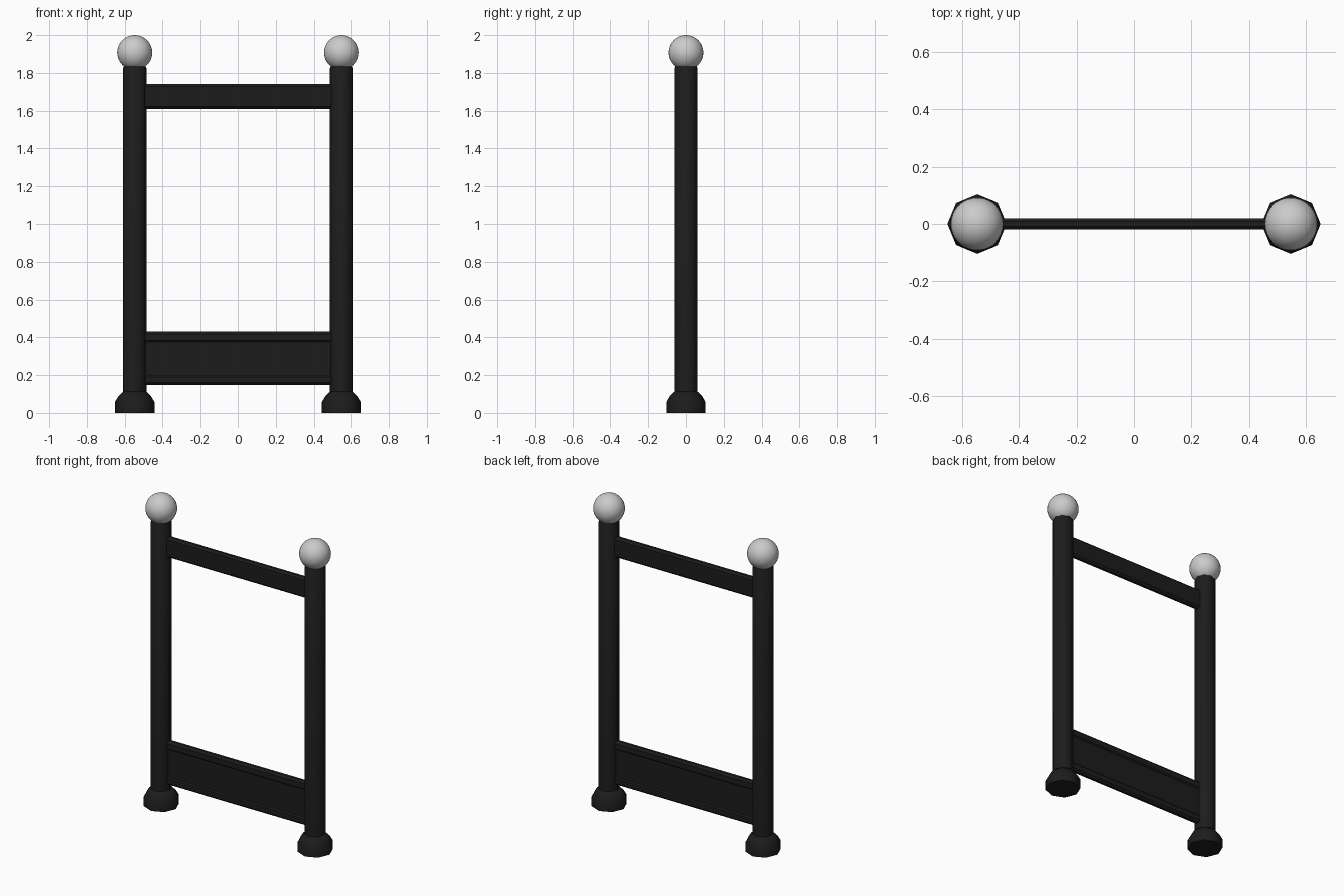
import bpy, bmesh
from math import cos, sin, pi

if "Cube" in bpy.data.objects:
    bpy.data.objects.remove(bpy.data.objects["Cube"])

black = bpy.data.materials.new("black_metal")
black.diffuse_color = (0.012, 0.012, 0.012, 1)
black.use_nodes = True
black.node_tree.nodes["Principled BSDF"].inputs["Base Color"].default_value = black.diffuse_color
POST_X = 0.547


def finish(name, bm, loc, mat=None, angle=None):
    bmesh.ops.recalc_face_normals(bm, faces=bm.faces)
    me = bpy.data.meshes.new(name)
    bm.to_mesh(me)
    bm.free()
    ob = bpy.data.objects.new(name, me)
    bpy.context.collection.objects.link(ob)
    ob.location = loc
    if mat:
        me.materials.append(mat)
    if angle:
        bpy.ops.object.select_all(action='DESELECT')
        ob.select_set(True)
        bpy.context.view_layer.objects.active = ob
        bpy.ops.object.shade_smooth_by_angle(angle=angle)
    return ob


def lathe(name, profile, sides, x):
    # stack of rings (radius, height), capped at both ends
    bm = bmesh.new()
    rings = [[bm.verts.new((r * cos(2 * pi * i / sides), r * sin(2 * pi * i / sides), z))
              for i in range(sides)] for r, z in profile]
    for a, b in zip(rings, rings[1:]):
        for i in range(sides):
            j = (i + 1) % sides
            bm.faces.new((a[i], a[j], b[j], b[i]))
    bm.faces.new(rings[0])
    bm.faces.new(rings[-1])
    return finish(name, bm, (x, 0, 0), black, pi / 3)


def rail(name, z0, z1, depth, chamfer):
    # bar between the posts with chamfered long edges
    h, d, c = (z1 - z0) / 2, depth / 2, chamfer
    section = [(-d, -h + c), (-d + c, -h), (d - c, -h), (d, -h + c),
               (d, h - c), (d - c, h), (-d + c, h), (-d, h - c)]
    bm = bmesh.new()
    ends = [[bm.verts.new((x, y, z)) for y, z in section] for x in (-0.52, 0.52)]
    for i in range(8):
        j = (i + 1) % 8
        bm.faces.new((ends[0][i], ends[0][j], ends[1][j], ends[1][i]))
    for e in ends:
        bm.faces.new(e)
    return finish(name, bm, (0, 0, (z0 + z1) / 2), black)


for side, x in (("left", -POST_X), ("right", POST_X)):
    # upright post
    lathe(side + "_post", [(0.062, 0.03), (0.062, 1.825), (0.054, 1.84)], 8, x)
    # flared foot
    lathe(side + "_foot", [(0.104, 0), (0.104, 0.058), (0.085, 0.09), (0.062, 0.112)], 8, x)
    # ball finial
    bm = bmesh.new()
    bmesh.ops.create_uvsphere(bm, u_segments=32, v_segments=16, radius=0.0925)
    finish(side + "_ball", bm, (x, 0, 1.9075), None, pi / 3)

# cross rails and the thinner lower panel
rail("top_rail", 1.61, 1.74, 0.04, 0.012)
rail("lower_panel_upper_rail", 0.372, 0.43, 0.04, 0.012)
rail("lower_panel_lower_rail", 0.148, 0.203, 0.04, 0.012)
rail("lower_panel", 0.19, 0.385, 0.024, 0.002)
